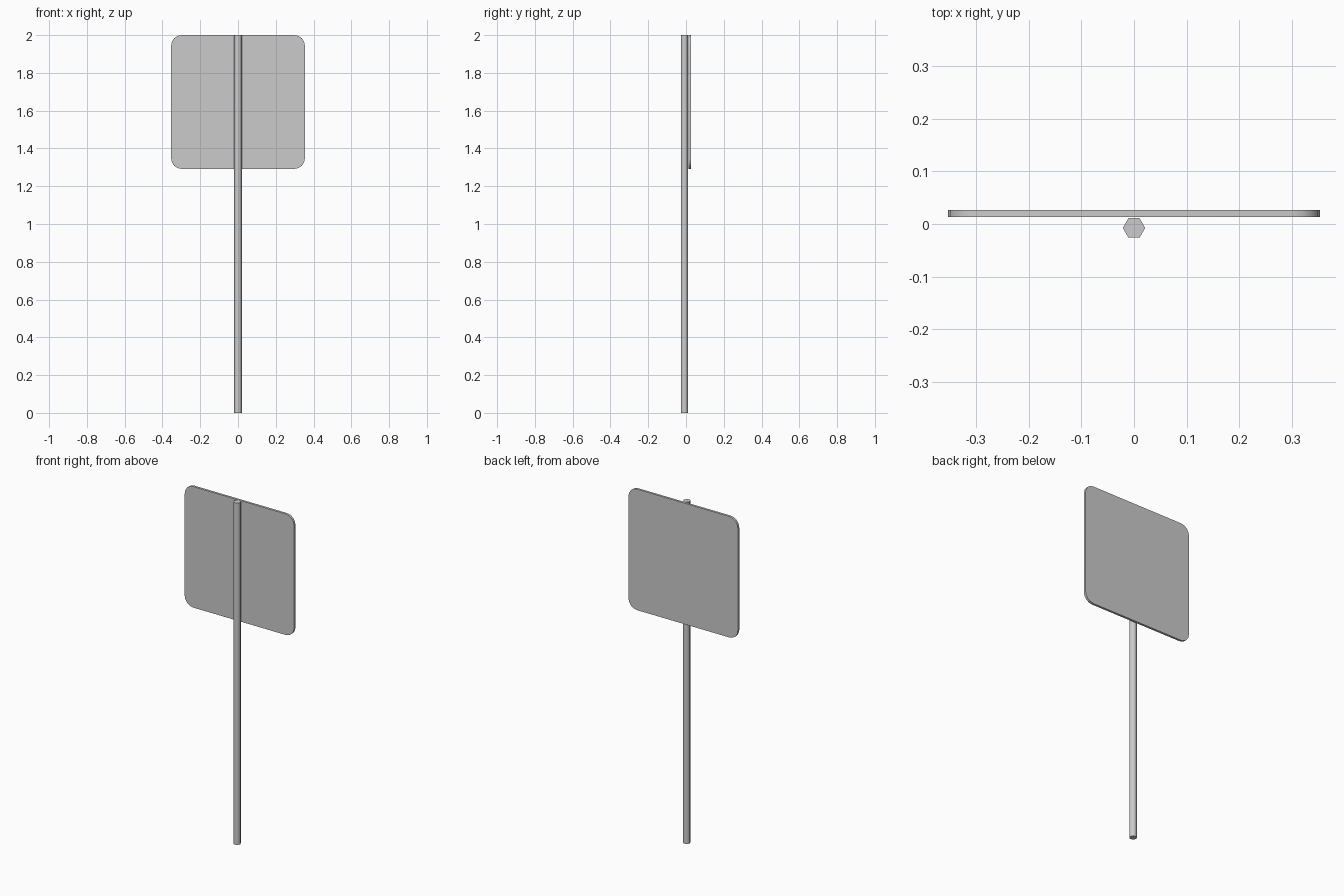
import bpy, bmesh, math

if "Cube" in bpy.data.objects:
    bpy.data.objects.remove(bpy.data.objects["Cube"])

def smooth(obj):
    bpy.ops.object.select_all(action='DESELECT')
    obj.select_set(True)
    bpy.context.view_layer.objects.active = obj
    bpy.ops.object.shade_smooth_by_angle(angle=math.radians(65))

# Six-sided post, flats facing front and back
bpy.ops.mesh.primitive_cylinder_add(vertices=6, radius=0.0213, depth=2.0,
                                    location=(0, -0.0075, 1.0),
                                    rotation=(0, 0, math.radians(30)))
post = bpy.context.object
post.name = "post"
smooth(post)

# Square sign plate with rounded corners
HALF, RADIUS, STEPS = 0.354, 0.055, 4
FRONT, BACK, CENTRE_Z = 0.0130, 0.0262, 2.0 - HALF
bm = bmesh.new()
outline = []
for corner, (sx, sz) in enumerate([(1, 1), (-1, 1), (-1, -1), (1, -1)]):
    for i in range(STEPS + 1):
        a = math.radians(90 * (corner + i / STEPS))
        x = sx * (HALF - RADIUS) + RADIUS * math.cos(a)
        z = sz * (HALF - RADIUS) + RADIUS * math.sin(a)
        outline.append(bm.verts.new((x, FRONT, CENTRE_Z + z)))
face = bm.faces.new(outline)
ext = bmesh.ops.extrude_face_region(bm, geom=[face], use_keep_orig=True)
moved = [g for g in ext["geom"] if isinstance(g, bmesh.types.BMVert)]
bmesh.ops.translate(bm, verts=moved, vec=(0, BACK - FRONT, 0))
bmesh.ops.recalc_face_normals(bm, faces=bm.faces)
mesh = bpy.data.meshes.new("sign_plate")
bm.to_mesh(mesh)
bm.free()
plate = bpy.data.objects.new("sign_plate", mesh)
bpy.context.collection.objects.link(plate)
smooth(plate)
